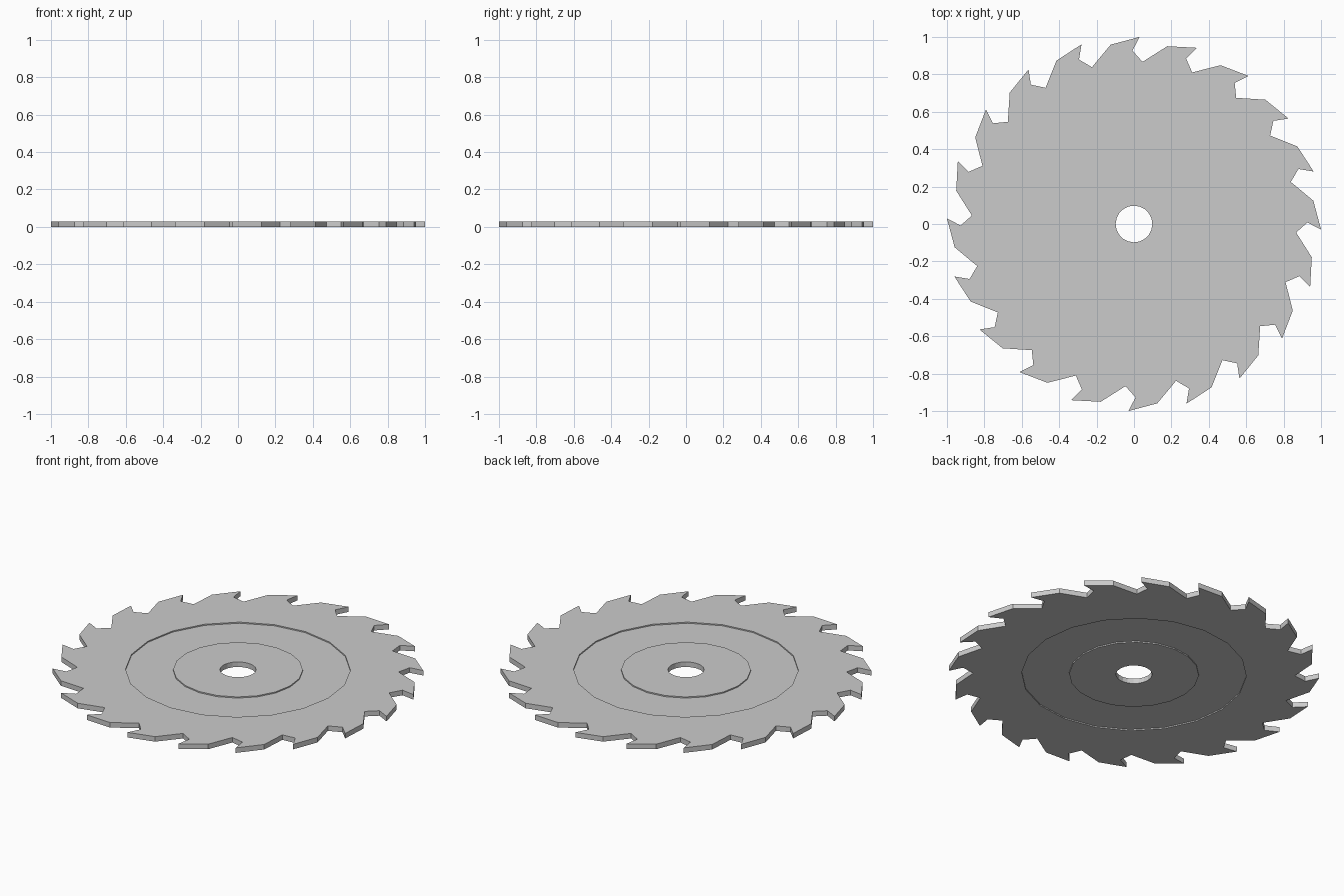
import bpy, bmesh
from math import radians, cos, sin

if "Cube" in bpy.data.objects:
    bpy.data.objects.remove(bpy.data.objects["Cube"])

TEETH = 20
PHASE = 88.3          # angle of the first tooth tip, degrees
T = 0.03              # blade thickness
D = 0.007             # groove depth on each face

bm = bmesh.new()


def point(r, i, offset, z):
    a = radians(PHASE + offset - i * 360 / TEETH)
    return bm.verts.new((r * cos(a), r * sin(a), z))


def ring(r, z):
    return [point(r, i, 0, z) for i in range(TEETH)]


def tooth_outline(z):
    # per tooth: root, back, then tip and undercut of the following tooth
    shape = [(0.868, -1.3), (0.967, -8.9), (1.0005, -18), (0.927, -15.8)]
    return [point(r, i, off, z) for i in range(TEETH) for r, off in shape]


def bridge(a, b):
    # a may have several points for each point of b
    k = len(a) // len(b)
    for i in range(len(b)):
        j = (i + 1) % len(b)
        arc = [a[(i * k + n) % len(a)] for n in range(k + 1)]
        bm.faces.new(arc + [b[j], b[i]])


# both faces: toothed rim, recessed annulus, hub, bore
edges = []
for z, floor in ((0, D), (T, T - D)):
    loops = [tooth_outline(z), ring(0.607, z), ring(0.607, floor),
             ring(0.35, floor), ring(0.35, z), ring(0.098, z)]
    for a, b in zip(loops, loops[1:]):
        bridge(a, b)
    edges.append((loops[0], loops[-1]))

# tooth edges and bore wall
for lower, upper in zip(*edges):
    bridge(lower, upper)

bmesh.ops.recalc_face_normals(bm, faces=bm.faces[:])
mesh = bpy.data.meshes.new("saw_blade")
bm.to_mesh(mesh)
bm.free()
blade = bpy.data.objects.new("saw_blade", mesh)
bpy.context.collection.objects.link(blade)
